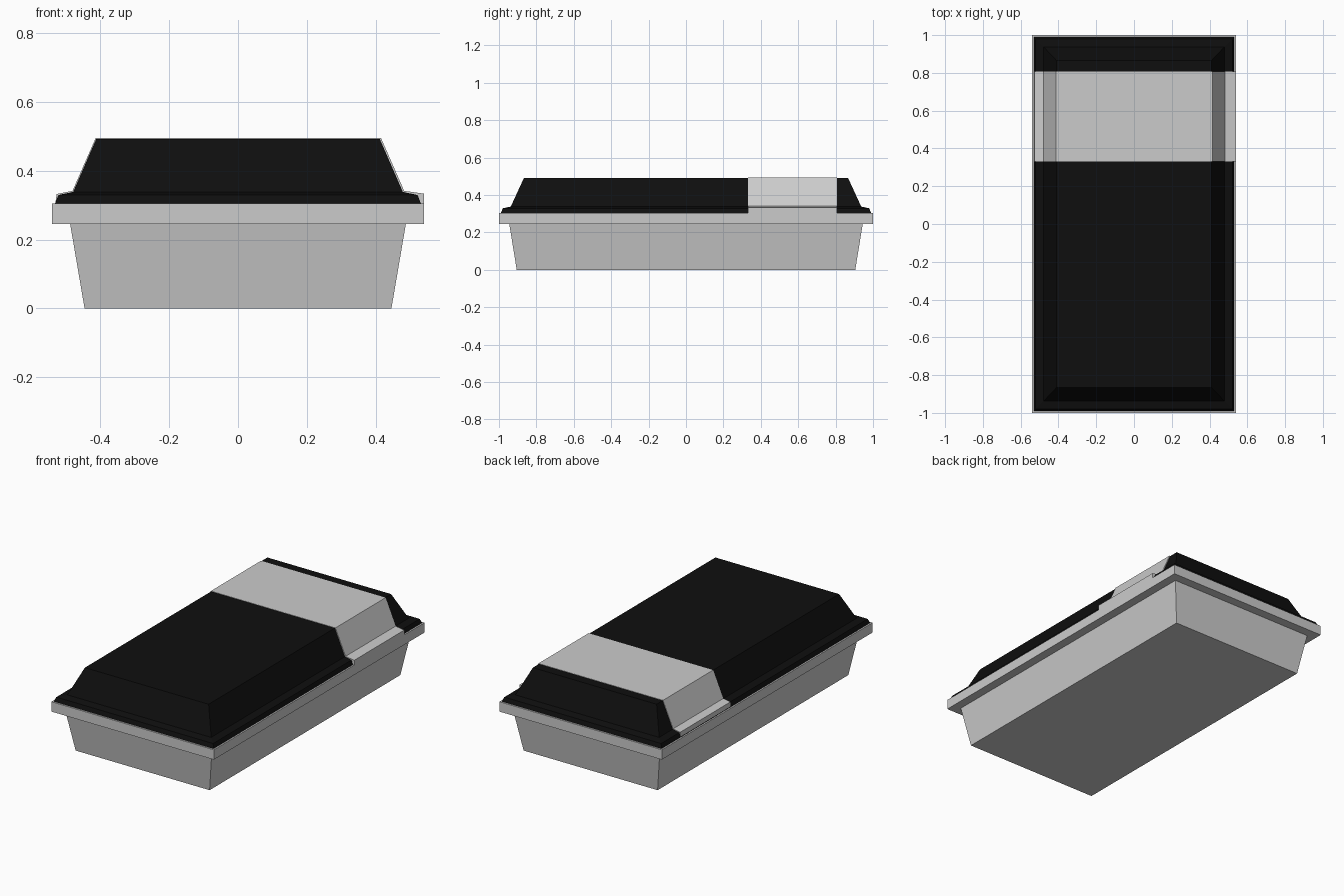
import bpy

cube = bpy.data.objects.get("Cube")
if cube:
    bpy.data.objects.remove(cube, do_unlink=True)


def material(name, value):
    mat = bpy.data.materials.new(name)
    mat.use_nodes = True
    colour = (value, value, value, 1)
    mat.diffuse_color = colour
    mat.node_tree.nodes["Principled BSDF"].inputs["Base Color"].default_value = colour
    return mat


grey = material("light grey", 0.6)
black = material("black", 0.0045)


def add_mesh(name, verts, faces, mat):
    mesh = bpy.data.meshes.new(name)
    mesh.from_pydata(verts, [], faces)
    mesh.materials.append(mat)
    obj = bpy.data.objects.new(name, mesh)
    bpy.context.collection.objects.link(obj)
    return obj


def loft(rings, n):
    """Join closed rings of n points, first to last, with end caps."""
    verts = [p for ring in rings for p in ring]
    faces = [tuple(reversed(range(n))), tuple(range(len(verts) - n, len(verts)))]
    for r in range(0, len(verts) - n, n):
        for i in range(n):
            j = (i + 1) % n
            faces.append((r + i, r + j, r + n + j, r + n + i))
    return verts, faces


def stacked_box(name, levels, mat):
    """Rectangular solid from levels of (half width, half length, height)."""
    rings = [[(-x, -y, z), (x, -y, z), (x, y, z), (-x, y, z)] for x, y, z in levels]
    return add_mesh(name, *loft(rings, 4), mat)


# Tapered tub and the flange around its top
stacked_box("tub", [(0.445, 0.905, 0), (0.487, 0.945, 0.246)], grey)
stacked_box("rim", [(0.54, 1.0, 0.245), (0.54, 1.0, 0.304)], grey)

# Domed lid with a stepped edge
stacked_box("lid", [(0.531, 0.99, 0.303), (0.521, 0.98, 0.329),
                    (0.478, 0.937, 0.338), (0.411, 0.866, 0.492)], black)

# Wide band wrapped over the lid, with a tab on its left side
profile = [(-0.53, 0.303), (0.54, 0.303), (0.54, 0.333), (0.482, 0.341),
           (0.415, 0.494), (-0.413, 0.494), (-0.48, 0.341), (-0.526, 0.332)]
rings = [[(x, y, z) for x, z in profile] for y in (0.332, 0.808)]
band = add_mesh("band", *loft(rings, len(profile)), grey)
band.data.flip_normals()
